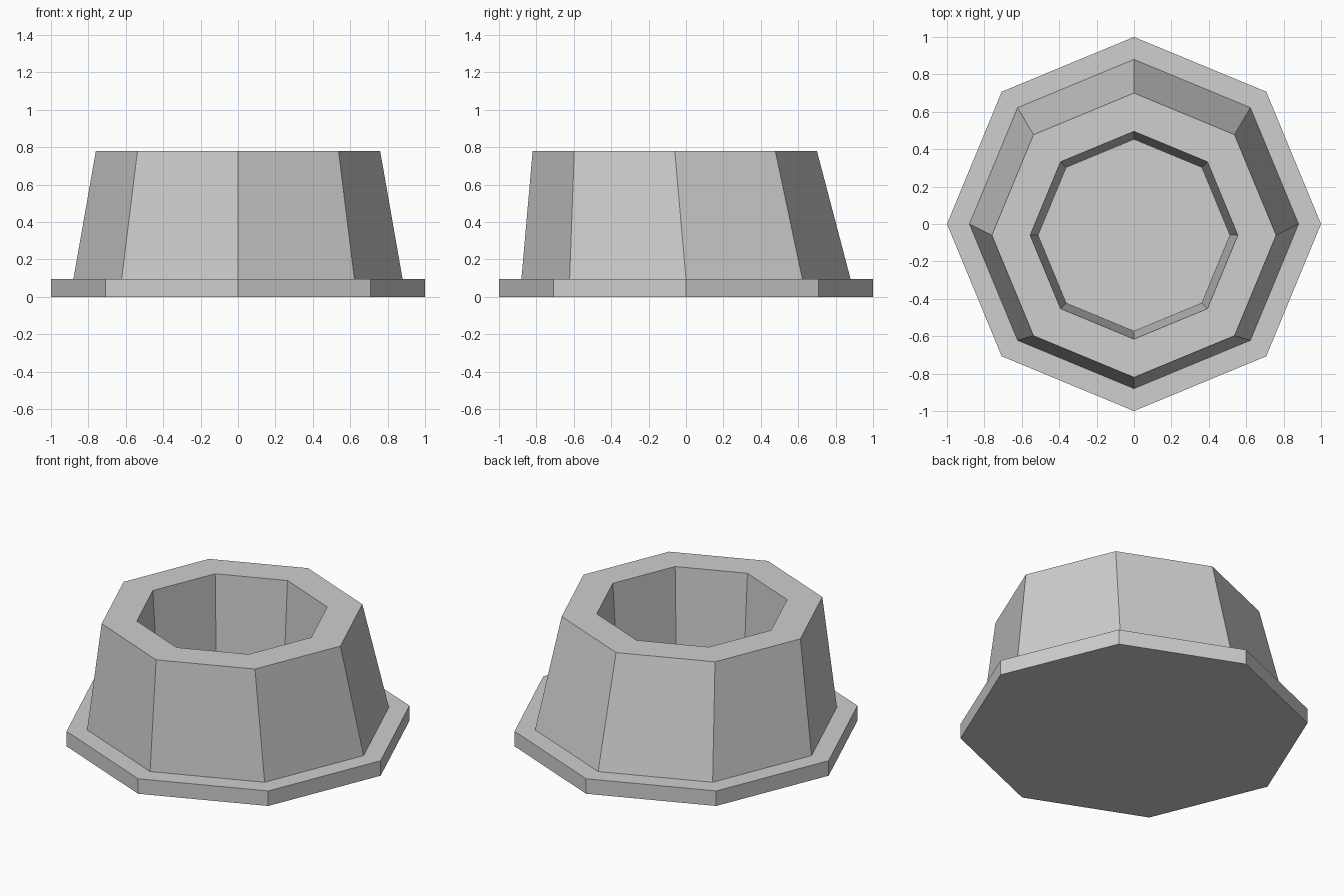
import bpy
import bmesh
from math import cos, sin, tau

cube = bpy.data.objects.get("Cube")
if cube:
    bpy.data.objects.remove(cube, do_unlink=True)

SIDES = 8
LEAN = -0.06  # the top of the collar leans toward the front

grey = bpy.data.materials.new("light_grey")
grey.use_nodes = True
colour = (0.62, 0.62, 0.62, 1)
grey.diffuse_color = colour
grey.node_tree.nodes["Principled BSDF"].inputs["Base Color"].default_value = colour

# Octagon rings as (radius, y offset, height), from the underside to the socket floor
rings = [
    (1.0, 0, 0),             # flange underside
    (1.0, 0, 0.095),         # flange top edge
    (0.88, 0, 0.095),        # foot of the collar
    (0.76, LEAN, 0.78),      # outer rim
    (0.555, LEAN, 0.78),     # inner rim
    (0.513, LEAN, 0.10),     # socket floor
]

bm = bmesh.new()
loops = [
    [bm.verts.new((r * cos(tau * i / SIDES), y + r * sin(tau * i / SIDES), z))
     for i in range(SIDES)]
    for r, y, z in rings
]

# Skin between neighbouring rings
for low, high in zip(loops, loops[1:]):
    for i in range(SIDES):
        j = (i + 1) % SIDES
        bm.faces.new((low[i], low[j], high[j], high[i]))

# Close the underside and the socket floor
bm.faces.new(loops[0][::-1])
bm.faces.new(loops[-1])
bmesh.ops.recalc_face_normals(bm, faces=bm.faces)

mesh = bpy.data.meshes.new("flanged_socket")
bm.to_mesh(mesh)
bm.free()
mesh.materials.append(grey)
socket = bpy.data.objects.new("flanged_socket", mesh)
bpy.context.collection.objects.link(socket)
